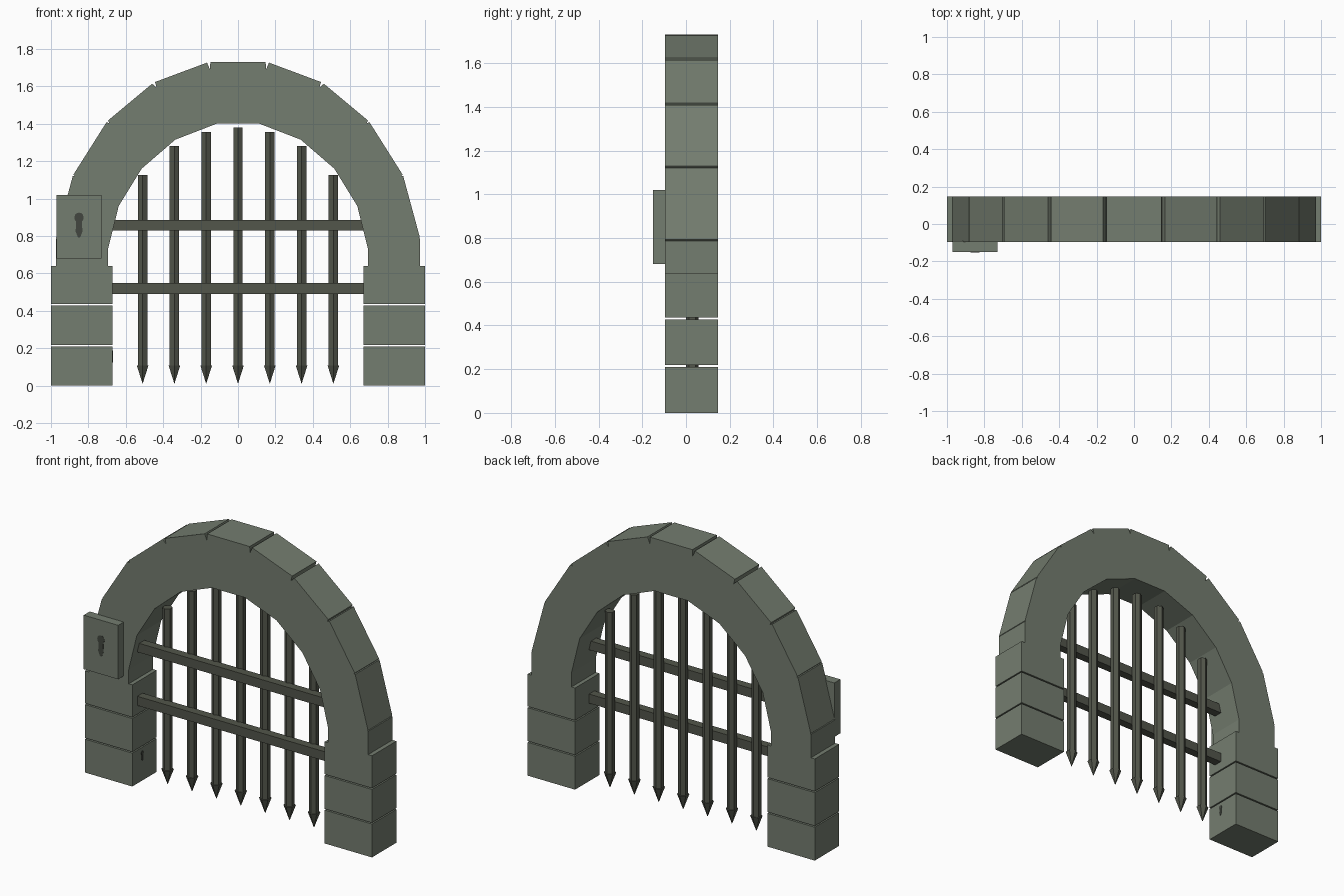
import bpy, bmesh, math
from mathutils import Matrix, Vector

if "Cube" in bpy.data.objects:
    bpy.data.objects.remove(bpy.data.objects["Cube"])


def material(name, color):
    m = bpy.data.materials.new(name)
    m.diffuse_color = (*color, 1)
    m.use_nodes = True
    m.node_tree.nodes["Principled BSDF"].inputs["Base Color"].default_value = m.diffuse_color
    return m


STONE = material("grey green stone", (0.175, 0.205, 0.16))
IRON = material("dark iron", (0.085, 0.092, 0.07))
HOLE = material("keyhole dark", (0.055, 0.062, 0.05))
Y0, Y1 = -0.095, 0.147


def finish(name, bm, mat):
    bmesh.ops.recalc_face_normals(bm, faces=bm.faces)
    me = bpy.data.meshes.new(name)
    bm.to_mesh(me)
    bm.free()
    me.materials.append(mat)
    ob = bpy.data.objects.new(name, me)
    bpy.context.collection.objects.link(ob)
    return ob


def box(name, lo, hi, mat):
    bm = bmesh.new()
    lo, hi = Vector(lo), Vector(hi)
    bmesh.ops.create_cube(bm, size=1, matrix=Matrix.Translation((lo + hi) / 2)
                          @ Matrix.Diagonal((*(hi - lo), 1)))
    return finish(name, bm, mat)


def extrude_xz(name, pts, y0, y1, mat):
    bm = bmesh.new()
    f = bm.faces.new([bm.verts.new((x, y0, z)) for x, z in pts])
    ext = bmesh.ops.extrude_face_region(bm, geom=[f])["geom"]
    bmesh.ops.translate(bm, vec=(0, y1 - y0, 0),
                        verts=[v for v in ext if isinstance(v, bmesh.types.BMVert)])
    return finish(name, bm, mat)


def hex_prism(name, x, y, z0, z1, r0, r1, mat):
    bm = bmesh.new()
    bmesh.ops.create_cone(bm, cap_ends=True, segments=6, radius1=r0, radius2=r1, depth=z1 - z0,
                          matrix=Matrix.Translation((x, y, (z0 + z1) / 2)))
    # turn so that a corner faces the front
    if abs(max(v.co.y for v in bm.verts) - y - max(r0, r1)) > 1e-4:
        bmesh.ops.rotate(bm, cent=(x, y, 0), matrix=Matrix.Rotation(math.pi / 6, 3, 'Z'),
                         verts=bm.verts)
    return finish(name, bm, mat)


# stone pillars, three blocks each side
for side, s in (("left", -1), ("right", 1)):
    for i, (a, b) in enumerate(((0, 0.21), (0.218, 0.428), (0.436, 0.64))):
        xs = sorted((s * 0.67, s * 1.0))
        box(f"{side}_pillar_block_{i + 1}", (xs[0], Y0, a), (xs[1], Y1, b), STONE)

# arch: right half profile from base to crown, with V notches at the joints
outer = [Vector(p) for p in ((0.973, 0.63), (0.973, 0.79), (0.882, 1.125), (0.70, 1.413),
                             (0.452, 1.62), (0.157, 1.73), (0, 1.73))]
inner = [(0.695, 0.63), (0.695, 0.73), (0.638, 0.96), (0.515, 1.16), (0.335, 1.315), (0.115, 1.40)]
notch = {1: (0.003, 0.006), 2: (0.004, 0.008), 3: (0.006, 0.016), 4: (0.009, 0.034), 5: (0.009, 0.042)}
half = [outer[0]]
for i, (w, d) in notch.items():
    p = outer[i]
    before = (outer[i - 1] - p).normalized()
    after = (outer[i + 1] - p).normalized()
    half += [p + before * w, p + (before + after).normalized() * d, p + after * w]
right = [Vector(p) for p in reversed(inner)] + half
left = [Vector((-p.x, p.y)) for p in reversed(right)]
extrude_xz("stone_arch", right + left, Y0, Y1, STONE)

# portcullis bars with spear tips
for i, top in enumerate((1.125, 1.28, 1.357, 1.38, 1.357, 1.28, 1.125)):
    x = (i - 3) * 0.17
    hex_prism(f"gate_bar_{i + 1}", x, 0.028, 0.1, top, 0.029, 0.029, IRON)
    hex_prism(f"spear_tip_{i + 1}", x, 0.028, 0.012, 0.108, 0.001, 0.036, IRON)

# cross rails
for i, z in enumerate((0.52, 0.857)):
    box(f"cross_rail_{i + 1}", (-0.70, -0.045, z - 0.029), (0.70, 0.008, z + 0.029), IRON)

# lock plate and keyhole
box("lock_plate", (-0.97, -0.15, 0.68), (-0.73, -0.09, 1.02), STONE)


def keyhole_pts(cx, cz, k):
    pts = [(cx + k * 0.025 * math.cos(math.radians(a)), cz + k * 0.027 * math.sin(math.radians(a)))
           for a in range(-50, 231, 28)]
    return pts + [(cx - k * 0.018, cz - k * 0.075), (cx - k * 0.006, cz - k * 0.105),
                  (cx + k * 0.006, cz - k * 0.105), (cx + k * 0.018, cz - k * 0.075)]


extrude_xz("keyhole", keyhole_pts(-0.85, 0.898, 1), -0.1515, -0.149, HOLE)

# small keyhole on the inner face of the left pillar
small = extrude_xz("pillar_keyhole", keyhole_pts(0, 0, 0.5), 0, 0.003, HOLE)
small.data.transform(Matrix.Translation((-0.6705, 0.005, 0.175)) @ Matrix.Rotation(math.pi / 2, 4, 'Z')
                     @ Matrix.Translation((0, -0.003, 0)))
